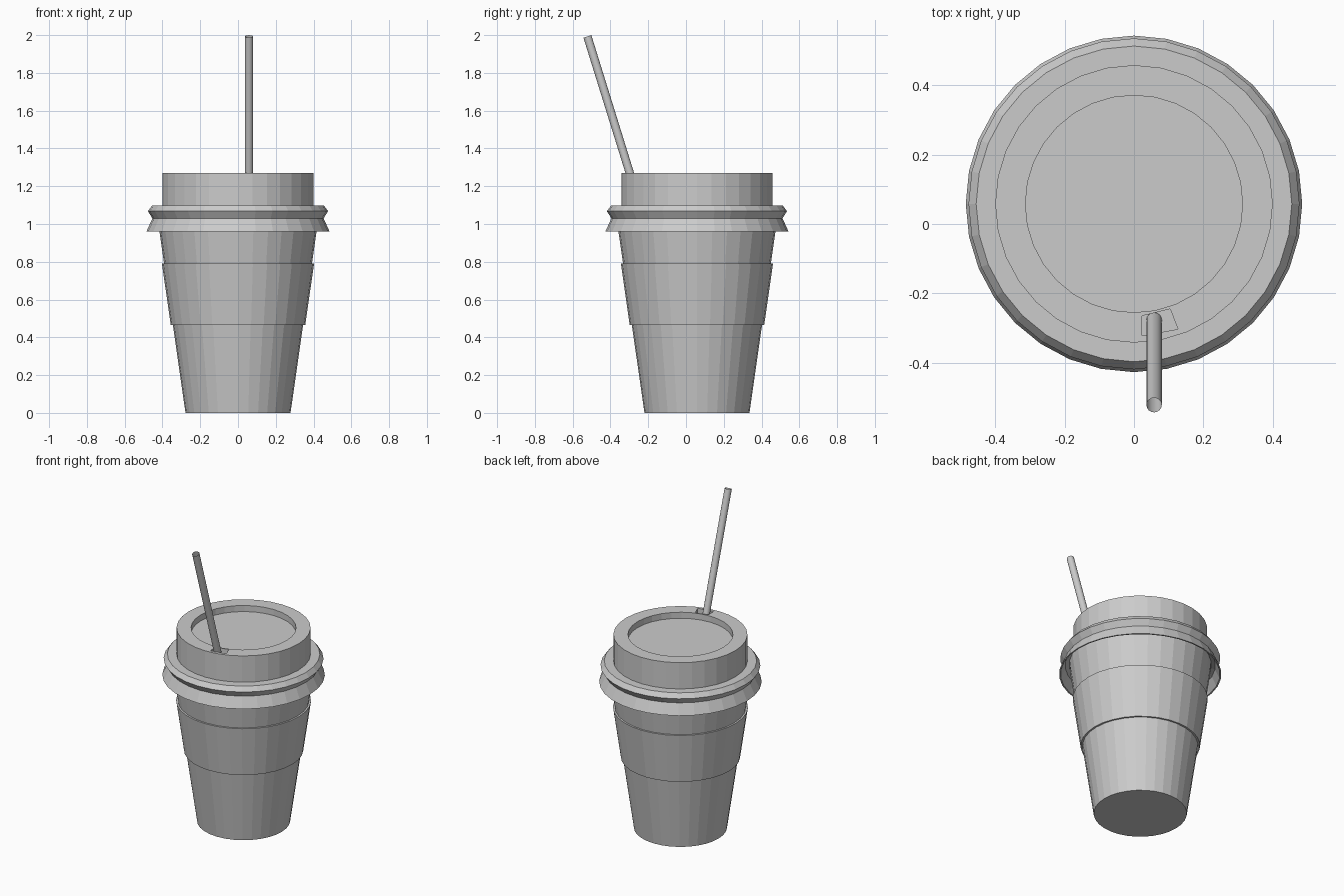
import bpy, bmesh, math
from mathutils import Vector

if "Cube" in bpy.data.objects:
    bpy.data.objects.remove(bpy.data.objects["Cube"])

CY = 0.058      # cup axis sits slightly behind centre, balancing the straw
SIDES = 32


def make_object(name, bm):
    mesh = bpy.data.meshes.new(name)
    bmesh.ops.recalc_face_normals(bm, faces=bm.faces[:])
    bm.to_mesh(mesh)
    bm.free()
    obj = bpy.data.objects.new(name, mesh)
    bpy.context.collection.objects.link(obj)
    return obj


def lathe(name, profile, closed=False):
    """Revolve (radius, z) points; open profiles get flat end caps."""
    bm = bmesh.new()
    rings = []
    for r, z in profile:
        rings.append([bm.verts.new((r * math.cos(2 * math.pi * i / SIDES),
                                    CY + r * math.sin(2 * math.pi * i / SIDES), z))
                      for i in range(SIDES)])
    pairs = list(zip(rings, rings[1:]))
    if closed:
        pairs.append((rings[-1], rings[0]))
    for a, b in pairs:
        for i in range(SIDES):
            j = (i + 1) % SIDES
            bm.faces.new((a[i], a[j], b[j], b[i]))
    if not closed:
        bm.faces.new(rings[0])
        bm.faces.new(rings[-1])
    return make_object(name, bm)


# Tapered paper cup
lathe("cup", [(0.278, 0), (0.42, 0.99), (0.424, 1.035)])

# Sleeve wrapped around the cup
lathe("sleeve", [(0.340, 0.465), (0.356, 0.465), (0.403, 0.792), (0.388, 0.792)], closed=True)

# Lid: hollow flared skirt, bead, raised wall and recessed top
lid = lathe("lid", [(0.42, 1.03), (0.448, 1.02), (0.476, 0.96), (0.485, 0.96),
                    (0.453, 1.03), (0.477, 1.068), (0.455, 1.097), (0.40, 1.097),
                    (0.40, 1.27), (0.313, 1.27), (0.313, 1.23)])

# Straw slot cut into the lid rim
bm = bmesh.new()
slot = [(0.023, -0.265), (0.104, -0.245), (0.127, -0.303), (0.023, -0.322)]
low = [bm.verts.new((x, y, 1.20)) for x, y in slot]
high = [bm.verts.new((x, y, 1.35)) for x, y in slot]
bm.faces.new(low)
bm.faces.new(high)
for i in range(4):
    j = (i + 1) % 4
    bm.faces.new((low[i], low[j], high[j], high[i]))
cutter = make_object("slot_cutter", bm)
cutter.hide_render = True
cutter.hide_viewport = True
cut = lid.modifiers.new("slot", 'BOOLEAN')
cut.operation = 'DIFFERENCE'
cut.solver = 'EXACT'
cut.object = cutter

# Leaning straw, an open tube
top = Vector((0.058, -0.522, 1.993))
bottom = Vector((0.058, -0.276, 1.20))
axis = top - bottom
bpy.ops.mesh.primitive_cylinder_add(vertices=16, radius=0.022, depth=axis.length,
                                    end_fill_type='NOTHING', location=(top + bottom) / 2,
                                    rotation=axis.to_track_quat('Z', 'Y').to_euler())
straw = bpy.context.object
straw.name = "straw"
bpy.ops.object.shade_smooth_by_angle(angle=math.radians(40))
